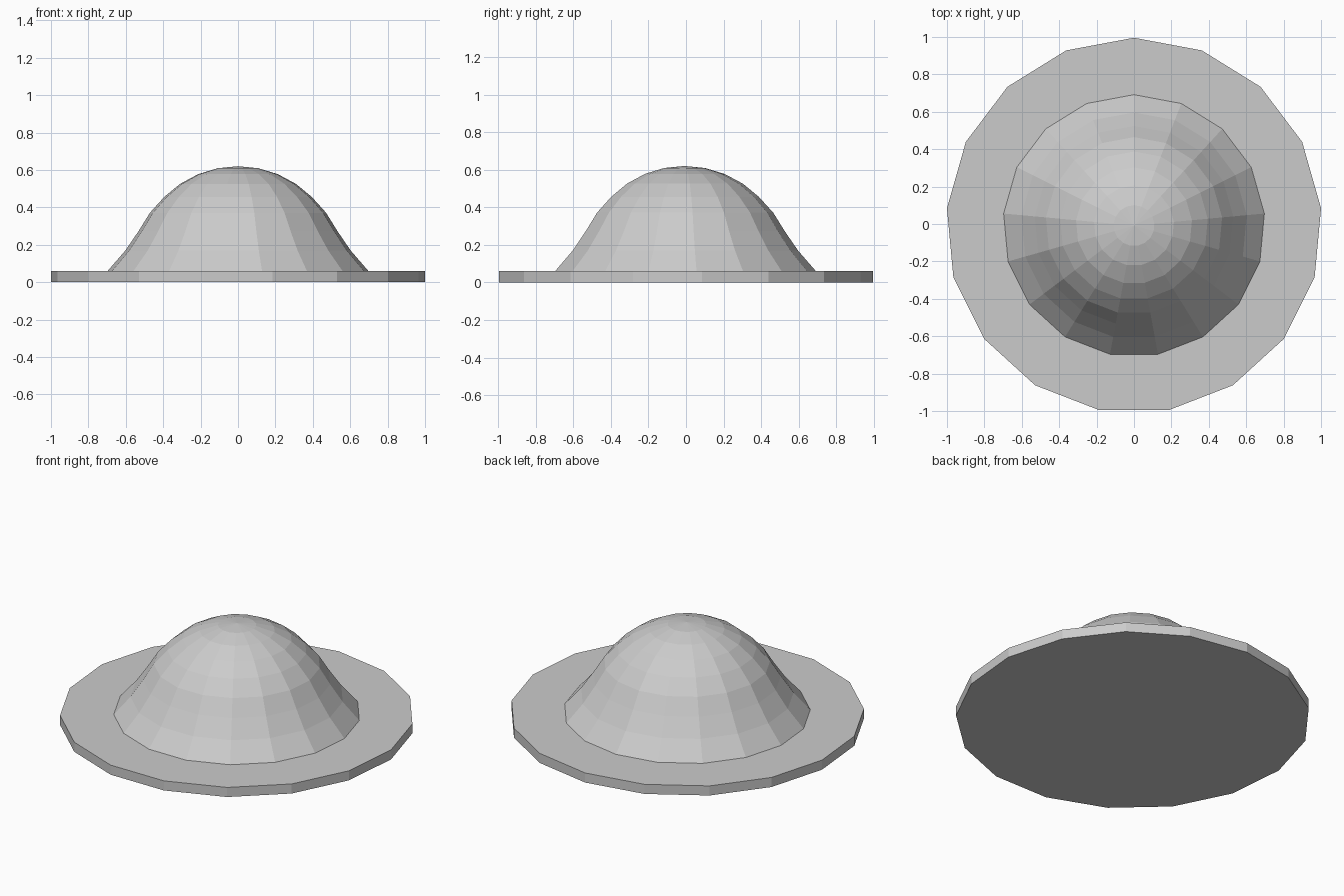
import bpy, bmesh, math

if "Cube" in bpy.data.objects:
    bpy.data.objects.remove(bpy.data.objects["Cube"])

SIDES = 17
Y_SHIFT = -0.0085  # odd-sided shape, so recentre its bounding box


def lathe(name, profile):
    """Revolve (radius, z) points around z; zero radius makes a flat cap or pole."""
    bm = bmesh.new()
    rings = []
    for r, z in profile:
        if r == 0:
            rings.append([bm.verts.new((0, Y_SHIFT, z))] * SIDES)
            continue
        ring = []
        for i in range(SIDES):
            a = math.pi / 2 + 2 * math.pi * i / SIDES
            ring.append(bm.verts.new((r * math.cos(a), r * math.sin(a) + Y_SHIFT, z)))
        rings.append(ring)
    for low, high in zip(rings, rings[1:]):
        for i in range(SIDES):
            j = (i + 1) % SIDES
            quad = dict.fromkeys((low[i], low[j], high[j], high[i]))
            bm.faces.new(list(quad))
    # Close any open end with a single polygon
    if profile[0][0] > 0:
        bm.faces.new(rings[0][::-1])
    if profile[-1][0] > 0:
        bm.faces.new(rings[-1])
    bmesh.ops.recalc_face_normals(bm, faces=bm.faces)
    mesh = bpy.data.meshes.new(name)
    bm.to_mesh(mesh)
    bm.free()
    obj = bpy.data.objects.new(name, mesh)
    bpy.context.collection.objects.link(obj)
    return obj


# Flat brim
BRIM = 0.06
lathe("brim", [(1.0043, 0), (1.0043, BRIM)])

# Domed crown: hemisphere rings, with the lowest rings flared outward
R = 0.56
FLARE = [0.70, 0.605, 0.533, 0.473]
crown = []
for k in range(9):
    a = math.radians(11.25 * k)
    radius = FLARE[k] if k < len(FLARE) else R * math.cos(a)
    crown.append((radius if k < 8 else 0, BRIM + R * math.sin(a)))
lathe("crown", crown)
